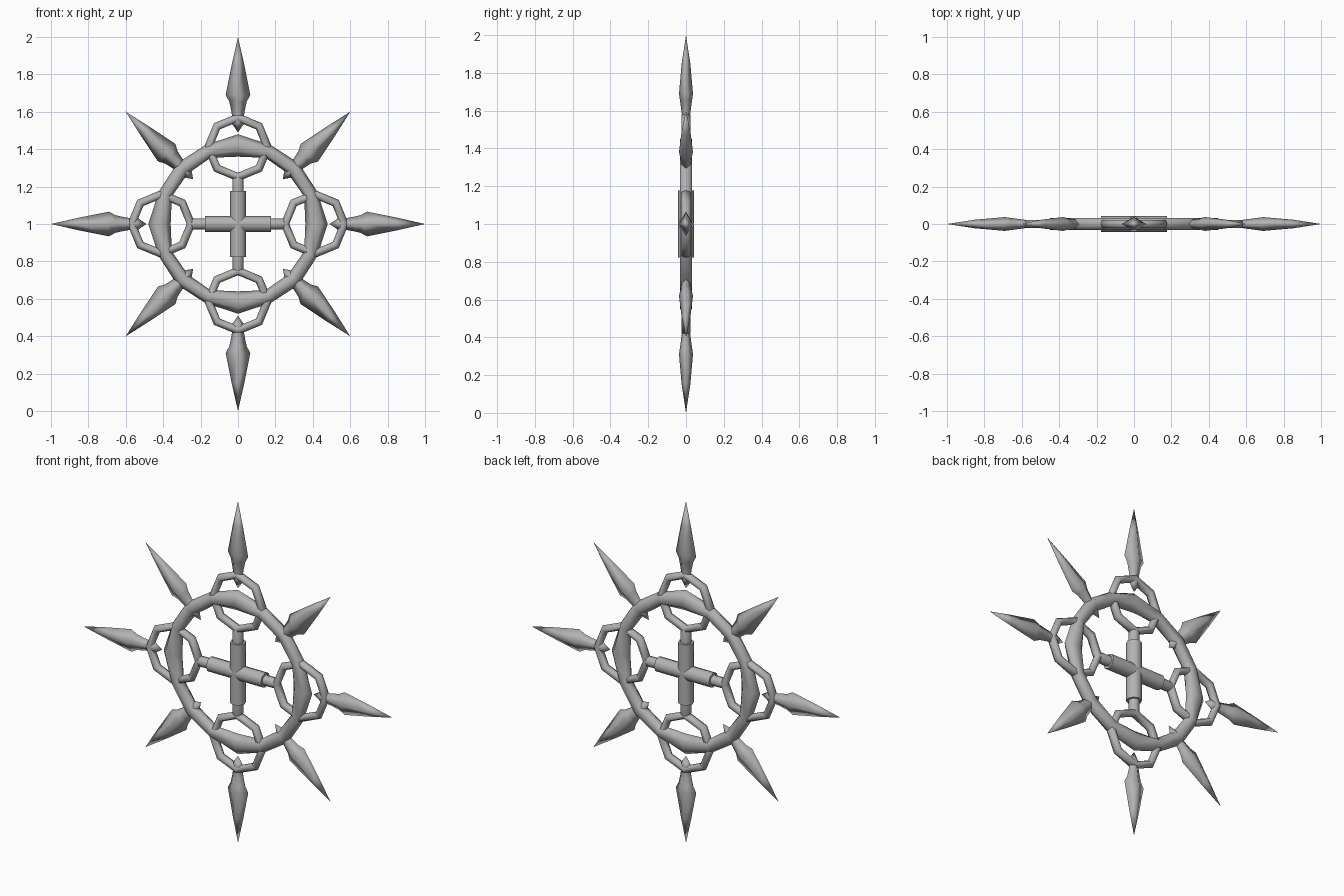
import bpy, bmesh
from math import cos, sin, pi, radians
from mathutils import Vector

cube = bpy.data.objects.get("Cube")
if cube:
    bpy.data.objects.remove(cube, do_unlink=True)

# One plain grey metal
grey = bpy.data.materials.new("grey_metal")
grey.use_nodes = True
grey.diffuse_color = (0.45, 0.45, 0.45, 1)
grey.node_tree.nodes["Principled BSDF"].inputs["Base Color"].default_value = (0.45, 0.45, 0.45, 1)

CENTRE = Vector((0, 0, 1))
DEPTH = Vector((0, 1, 0))


def direction(angle):
    """Unit vector in the upright plane, measured from the top."""
    return Vector((sin(angle), 0, cos(angle)))


def loft(name, sections, sides, closed=False, sharp=180):
    """Skin sections of (point, side axis, half width, half depth)."""
    bm = bmesh.new()
    loops = []
    for point, axis, width, depth in sections:
        loops.append([bm.verts.new(point + axis * width * cos(2 * pi * i / sides)
                                   + DEPTH * depth * sin(2 * pi * i / sides))
                      for i in range(sides)])
    pairs = list(zip(loops, loops[1:]))
    if closed:
        pairs.append((loops[-1], loops[0]))
    else:
        bm.faces.new(loops[0])
        bm.faces.new(loops[-1])
    for a, b in pairs:
        for i in range(sides):
            j = (i + 1) % sides
            bm.faces.new((a[i], a[j], b[j], b[i]))
    bmesh.ops.remove_doubles(bm, verts=bm.verts, dist=0.0005)
    bmesh.ops.recalc_face_normals(bm, faces=bm.faces)
    mesh = bpy.data.meshes.new(name)
    bm.to_mesh(mesh)
    bm.free()
    for face in mesh.polygons:
        face.use_smooth = True
    mesh.set_sharp_from_angle(angle=radians(sharp))
    mesh.materials.append(grey)
    obj = bpy.data.objects.new(name, mesh)
    bpy.context.collection.objects.link(obj)
    return obj


def ring(name, centre, radius, segments, widths, depth):
    """Closed faceted ring whose tube width cycles through widths."""
    sections = []
    for i in range(segments):
        out = direction(2 * pi * i / segments)
        sections.append((centre + out * radius, out, widths[i % len(widths)], depth))
    return loft(name, sections, 6, closed=True)


def bar(name, angle, profile, sides, sharp=180):
    """Straight part along a radius; profile rows are (radius, half width, half depth)."""
    out = direction(angle)
    axis = direction(angle + pi / 2)
    return loft(name, [(CENTRE + out * r, axis, w, d) for r, w, d in profile], sides, sharp=sharp)


# Main ring, swelling at the four cardinal points
ring("main_ring", CENTRE, 0.42, 16, (0.06, 0.037, 0.04, 0.037), 0.036)

# Central cross
for name, angle in (("upright_bar", 0), ("cross_bar", pi / 2)):
    bar(name, angle, ((-0.177, 0.043, 0.043), (0.177, 0.043, 0.043)), 8, sharp=50)

# Spike outline: pointed tail, barb, neck, shoulder, tip
SPIKE = ((0.49, 0, 0), (0.545, 0.038, 0.022), (0.58, 0.032, 0.022), (0.61, 0.037, 0.026),
         (0.655, 0.047, 0.032), (0.69, 0.066, 0.037), (0.85, 0.034, 0.023), (1.0, 0, 0))

for k in range(8):
    angle = k * pi / 4
    diagonal = k % 2
    kind = "diagonal" if diagonal else "main"
    inset = 0.151 if diagonal else 0
    bar(f"{kind}_spike_{k}", angle, [(r - inset, w, d) for r, w, d in SPIKE], 4)
    if not diagonal:
        # Small link ring and the spoke that joins it to the cross
        ring(f"link_ring_{k}", CENTRE + direction(angle) * 0.41, 0.159, 8, (0.023,), 0.026)
        bar(f"spoke_{k}", angle, ((0.16, 0.03, 0.03), (0.235, 0.03, 0.03),
                                  (0.255, 0.024, 0.024)), 8, sharp=50)
